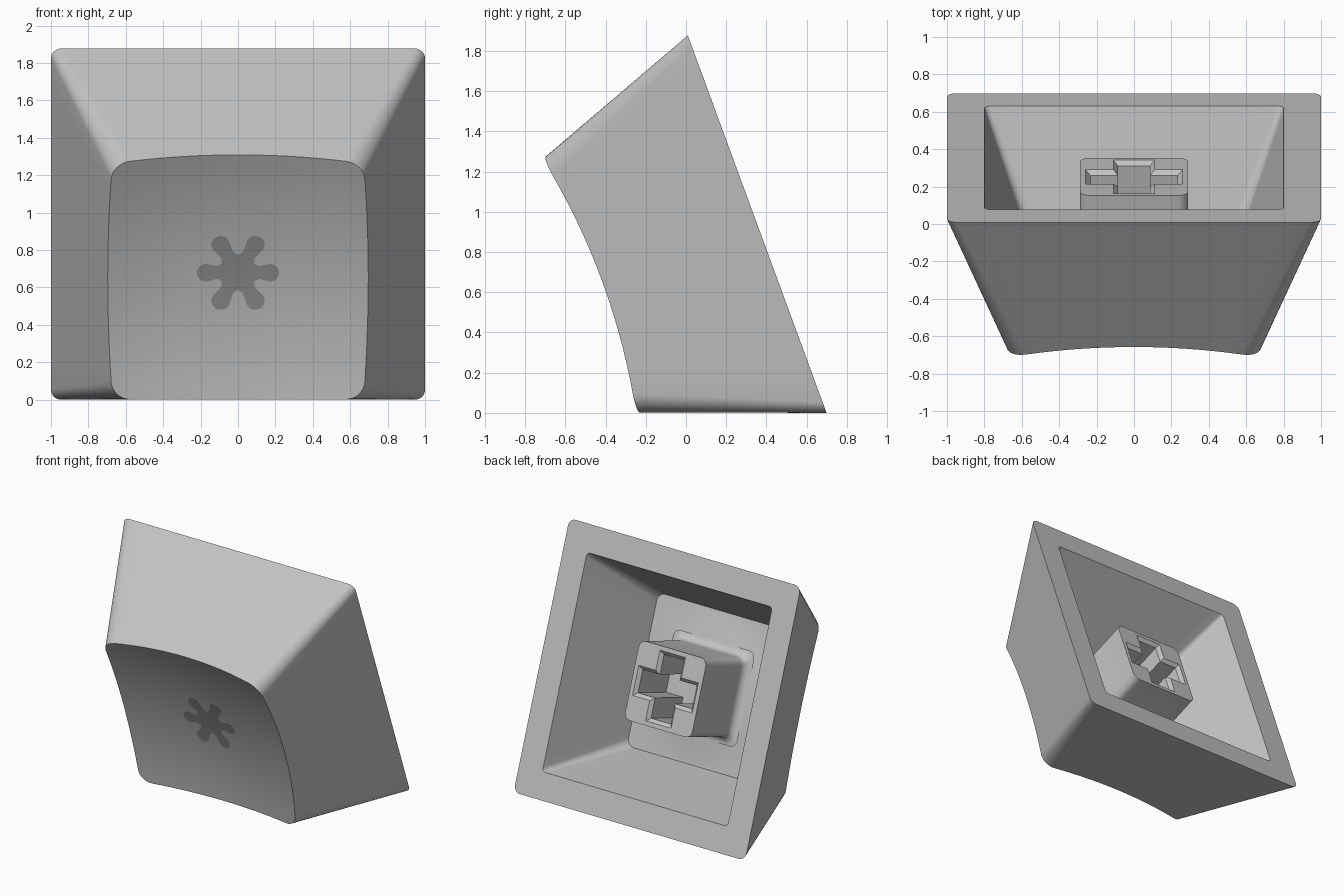
import bpy, bmesh, math
from mathutils import Matrix, Vector

if "Cube" in bpy.data.objects:
    bpy.data.objects.remove(bpy.data.objects["Cube"])

# Local frame: w = 0 is the open underside, +w points to the dished top
PLACE = Matrix.Translation((0, 0.354, 0.939)) @ Matrix.Rotation(math.radians(110.18), 4, 'X')
DISH_W, DISH_R = 0.745, 3.2


def material(name, v):
    m = bpy.data.materials.new(name)
    m.diffuse_color = (v, v, v, 1)
    m.use_nodes = True
    m.node_tree.nodes["Principled BSDF"].inputs["Base Color"].default_value = m.diffuse_color
    return m


def dish(x, y, base=DISH_W, r=DISH_R):
    return base + r - math.sqrt(r * r - x * x - y * y)


def rounded_square(half, rad, arc=8, edge=14):
    """Counter-clockwise outline with the same point count for any size."""
    pts, c = [], half - rad
    for k in range(4):
        rot = Matrix.Rotation(k * math.pi / 2, 2)
        for i in range(arc + 1):
            a = math.pi / 2 * i / arc
            pts.append(rot @ Vector((c + rad * math.cos(a), c + rad * math.sin(a))))
        for i in range(1, edge):
            pts.append(rot @ Vector((c - 2 * c * i / edge, half)))
    return pts


def at(pts, w):
    return [(p.x, p.y, w) for p in pts]


def add_ring(bm, pts):
    return [bm.verts.new(p) for p in pts]


def bridge(bm, a, b):
    n = len(a)
    for i in range(n):
        j = (i + 1) % n
        bm.faces.new((a[i], a[j], b[j], b[i]))


def loft(bm, rings):
    loops = [add_ring(bm, r) for r in rings]
    for a, b in zip(loops, loops[1:]):
        bridge(bm, a, b)
    return loops


def finish(bm, name, mat, recalc=True):
    if recalc:
        bmesh.ops.recalc_face_normals(bm, faces=bm.faces)
    me = bpy.data.meshes.new(name)
    bm.to_mesh(me)
    bm.free()
    me.materials.append(mat)
    ob = bpy.data.objects.new(name, me)
    ob.matrix_world = PLACE
    bpy.context.collection.objects.link(ob)
    bpy.ops.object.select_all(action='DESELECT')
    ob.select_set(True)
    bpy.context.view_layer.objects.active = ob
    bpy.ops.object.shade_smooth_by_angle(angle=math.radians(30))
    return ob


grey = material("light grey", 0.55)
dark = material("dark grey", 0.3)

# Cap shell: bulged ceiling, cavity walls, rim, outer walls, dished top
bm = bmesh.new()
base, top = rounded_square(1.0, 0.055), rounded_square(0.675, 0.1)
ceiling = rounded_square(0.56, 0.06)
bulge = []
for f in (0.05, 0.3, 0.6, 0.8, 1.0):
    circle = [p.normalized() * 0.545 * f for p in ceiling]
    bulge.append([(p.x, p.y, dish(p.x, p.y, 0.613)) for p in circle])
rim = []
for b, t in zip(base, top):
    w = 0.85
    for _ in range(12):
        q = b.lerp(t, w / 0.88)
        w = dish(q.x, q.y)
    rim.append(q)
tops = [[(p.x * f, p.y * f, dish(p.x * f, p.y * f)) for p in rim]
        for f in (1, 0.9, 0.8, 0.7, 0.6, 0.5, 0.4, 0.3, 0.2, 0.1, 0.03)]
loops = loft(bm, bulge + [at(ceiling, 0.66), at(rounded_square(0.8, 0.03), 0),
                          at(base, 0)] + tops)
bm.faces.new(loops[0])
bm.faces.new(loops[-1])
finish(bm, "cap_shell", grey)

# Stem: filleted foot, square post, chamfered cross socket
bm = bmesh.new()
TIP, FOOT, FIL = 0.108, 0.63, 0.06
rings = []
for i in range(7):
    a = math.pi / 2 * i / 6
    rings.append(at(rounded_square(0.29 + FIL * (1 - math.sin(a)), 0.055),
                    FOOT - FIL * (1 - math.cos(a))))
rings.append(at(rounded_square(0.29, 0.055), TIP))
outer = loft(bm, rings)


def cross(length, width):
    pts = []
    for k in range(4):
        rot = Matrix.Rotation(k * math.pi / 2, 2)
        pts += [rot @ Vector(p) for p in ((length, -width), (length, width), (width, width))]
    return pts


socket = loft(bm, [at(cross(0.258, 0.11), TIP), at(cross(0.233, 0.085), TIP + 0.025),
                   at(cross(0.233, 0.085), 0.5)])
bm.faces.new(socket[-1])
tip_loops = outer[-1] + socket[0]
edges = [e for e in bm.edges if all(v in tip_loops for v in e.verts)]
bmesh.ops.triangle_fill(bm, edges=edges, use_beauty=True)
bm.faces.new(outer[0])
finish(bm, "stem", grey)

# Six-lobed mark laid thinly over the dish
outline = []
for k in range(6):
    a0 = k * math.pi / 3
    reach = 0.17 if k % 3 == 0 else 0.185
    pts = [(0.115, -0.036)]
    for i in range(13):
        a = math.radians(-115 + 230 * i / 12)
        pts.append((reach + 0.05 * math.cos(a), 0.05 * math.sin(a)))
    pts.append((0.115, 0.036))
    rot = Matrix.Rotation(a0, 2)
    outline += [rot @ Vector(p) for p in pts]
    outline.append(Matrix.Rotation(a0 + math.pi / 6, 2) @ Vector((0.1, 0)))
bm = bmesh.new()
loops = loft(bm, [[(p.x * f, p.y * f, dish(p.x * f, p.y * f) + 0.004) for p in outline]
                  for f in (1, 0.75, 0.5, 0.25)])
bm.faces.new(loops[-1])
finish(bm, "top_mark", dark, recalc=False)
